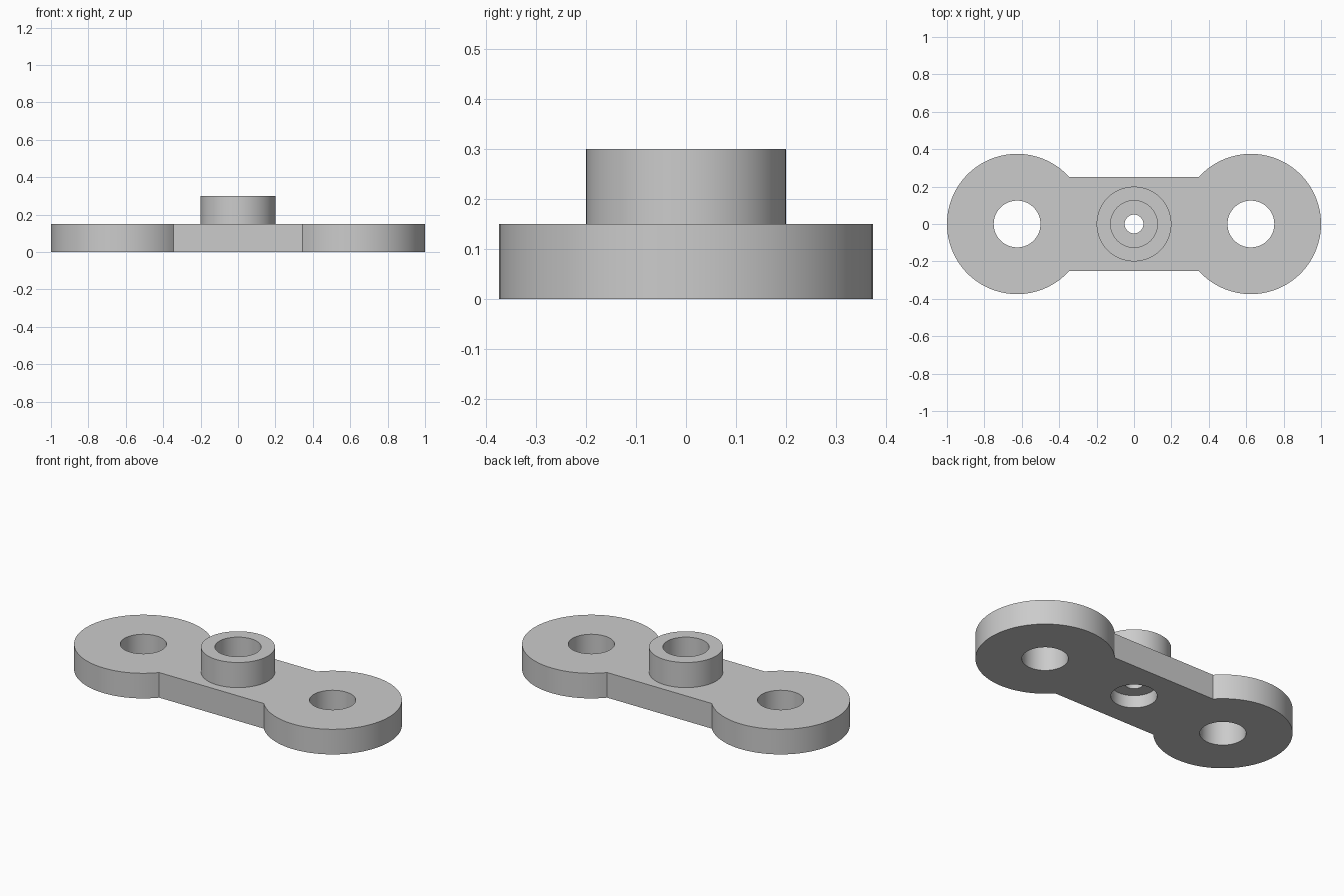
import bpy
import bmesh
from math import pi, sin, cos, asin, radians

cube = bpy.data.objects.get("Cube")
if cube:
    bpy.data.objects.remove(cube, do_unlink=True)

THICK, TOP = 0.15, 0.3                # plate thickness, boss height
EYE_X, EYE_R, BAR_Y = 0.625, 0.375, 0.25
BORE_R, PIN_R, BOSS_R = 0.125, 0.05, 0.2
WEB_LOW, WEB_HIGH = 0.075, 0.175      # thin wall inside the boss

grey = bpy.data.materials.new("plain grey")
grey.use_nodes = True
colour = (0.6, 0.6, 0.6, 1)
grey.diffuse_color = colour
grey.node_tree.nodes["Principled BSDF"].inputs["Base Color"].default_value = colour


def prism(name, outline, low, high):
    """Extrude a flat outline from low to high."""
    bm = bmesh.new()
    face = bm.faces.new([bm.verts.new((x, y, low)) for x, y in outline])
    result = bmesh.ops.extrude_face_region(bm, geom=[face], use_keep_orig=True)
    for item in result["geom"]:
        if isinstance(item, bmesh.types.BMVert):
            item.co.z = high
    bmesh.ops.recalc_face_normals(bm, faces=bm.faces[:])
    mesh = bpy.data.meshes.new(name)
    bm.to_mesh(mesh)
    bm.free()
    mesh.materials.append(grey)
    obj = bpy.data.objects.new(name, mesh)
    bpy.context.collection.objects.link(obj)
    return obj


def arc(cx, radius, start, end, steps=96):
    return [(cx + radius * cos(start + (end - start) * i / steps),
             radius * sin(start + (end - start) * i / steps)) for i in range(steps + 1)]


def cylinder(name, x, radius, low, high):
    return prism(name, arc(x, radius, 0, 2 * pi)[:-1], low, high)


def combine(target, tool, operation):
    mod = target.modifiers.new(operation.lower(), "BOOLEAN")
    mod.operation, mod.solver, mod.object = operation, "EXACT", tool
    bpy.context.view_layer.objects.active = target
    bpy.ops.object.modifier_apply(modifier=mod.name)
    bpy.data.objects.remove(tool, do_unlink=True)


# Plate: two round ends joined by a straight bar
neck = pi - asin(BAR_Y / EYE_R)
right_end = arc(EYE_X, EYE_R, -neck, neck)
left_end = [(-x, -y) for x, y in right_end]
link = prism("link_plate", right_end + left_end, 0, THICK)

# Central boss
combine(link, cylinder("boss", 0, BOSS_R, THICK / 2, TOP), "UNION")

# End holes, boss recesses and small centre hole
for x, radius, low, high in (
        (-EYE_X, BORE_R, -0.1, TOP),
        (EYE_X, BORE_R, -0.1, TOP),
        (0, BORE_R, -0.1, WEB_LOW),
        (0, BORE_R, WEB_HIGH, TOP + 0.1),
        (0, PIN_R, -0.1, TOP + 0.1)):
    combine(link, cylinder("hole_cutter", x, radius, low, high), "DIFFERENCE")

# Smooth round walls, crisp edges
bpy.ops.object.select_all(action="DESELECT")
link.select_set(True)
bpy.context.view_layer.objects.active = link
bpy.ops.object.shade_smooth_by_angle(angle=radians(30))
